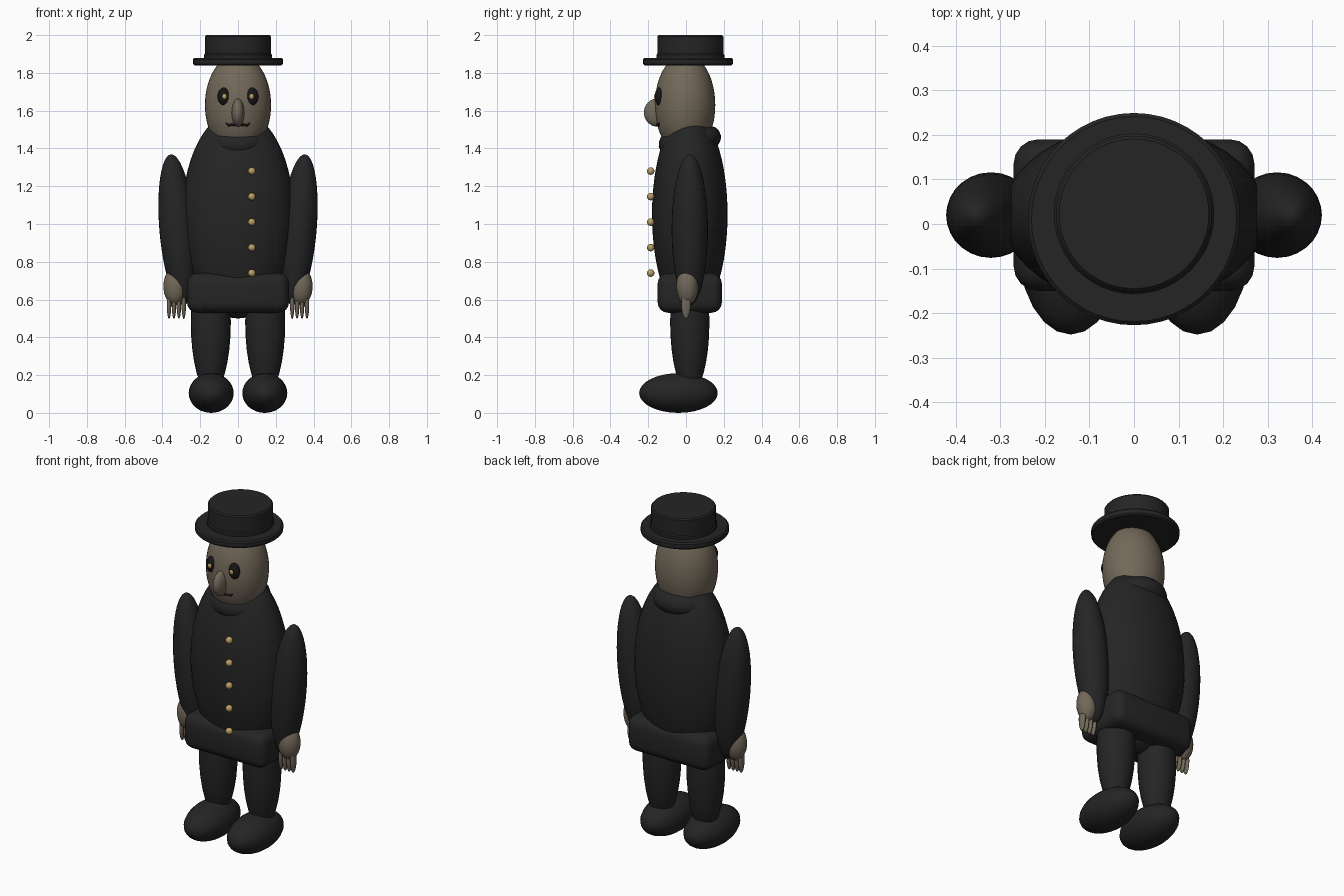
import bpy, bmesh, math
from mathutils import Matrix, Vector

cube = bpy.data.objects.get("Cube")
if cube:
    bpy.data.objects.remove(cube, do_unlink=True)


def material(name, rgb):
    m = bpy.data.materials.new(name)
    m.use_nodes = True
    m.diffuse_color = (*rgb, 1)
    bsdf = next(n for n in m.node_tree.nodes if n.type == 'BSDF_PRINCIPLED')
    bsdf.inputs["Base Color"].default_value = (*rgb, 1)
    return m


BLACK = material("black_cloth", (0.018, 0.018, 0.018))
DARK = material("deep_black", (0.008, 0.008, 0.008))
SKIN = material("skin_brown", (0.17, 0.14, 0.10))
GOLD = material("gold", (0.50, 0.34, 0.13))


def finish(bm, name, mat, angle=None):
    bmesh.ops.recalc_face_normals(bm, faces=bm.faces)
    mesh = bpy.data.meshes.new(name)
    bm.to_mesh(mesh)
    bm.free()
    mesh.materials.append(mat)
    obj = bpy.data.objects.new(name, mesh)
    bpy.context.scene.collection.objects.link(obj)
    bpy.ops.object.select_all(action='DESELECT')
    obj.select_set(True)
    bpy.context.view_layer.objects.active = obj
    if angle:
        bpy.ops.object.shade_smooth_by_angle(angle=math.radians(angle))
    else:
        bpy.ops.object.shade_smooth()
    return obj


def ellipsoid(name, centre, radii, mat, tilt=0, segs=24, rings=16):
    """Ellipsoid, tilted in the front plane."""
    bm = bmesh.new()
    bmesh.ops.create_uvsphere(bm, u_segments=segs, v_segments=rings, radius=1)
    bm.transform(Matrix.Translation(centre) @ Matrix.Rotation(tilt, 4, 'Y')
                 @ Matrix.Diagonal((*radii, 1)))
    return finish(bm, name, mat)


def lathe(name, profile, y, mat, segs=48):
    """Closed turned shape from (radius, height) points."""
    bm = bmesh.new()
    pts = [bm.verts.new((r, 0, z)) for r, z in profile]
    edges = [bm.edges.new(p) for p in zip(pts, pts[1:])]
    bmesh.ops.spin(bm, geom=pts + edges, axis=(0, 0, 1), cent=(0, 0, 0),
                   angle=math.tau, steps=segs, use_duplicate=False)
    bmesh.ops.remove_doubles(bm, verts=bm.verts, dist=0.0005)
    bm.transform(Matrix.Translation((0, y, 0)))
    return finish(bm, name, mat, 35)


# Coat body and head
ellipsoid("coat", (0, 0.02, 1.05), (0.295, 0.2, 0.55), BLACK, segs=40, rings=28)
ellipsoid("head", (0, -0.005, 1.63), (0.175, 0.16, 0.27), SKIN, segs=40, rings=28)

# Collar ring, raised at the back
bm = bmesh.new()
MAJOR, MINOR, N, M = 0.105, 0.062, 36, 16
grid = [[bm.verts.new(((MAJOR + MINOR * math.cos(b)) * math.cos(a),
                       (MAJOR + MINOR * math.cos(b)) * math.sin(a),
                       MINOR * math.sin(b)))
         for b in (math.tau * j / M for j in range(M))]
        for a in (math.tau * i / N for i in range(N))]
for i in range(N):
    for j in range(M):
        p, q = grid[i], grid[(i + 1) % N]
        k = (j + 1) % M
        bm.faces.new((p[j], q[j], q[k], p[k]))
bm.transform(Matrix.Translation((0, 0.02, 1.44)) @ Matrix.Rotation(0.18, 4, 'X'))
finish(bm, "collar", BLACK)

# Rounded coat skirt
bm = bmesh.new()
bmesh.ops.create_cube(bm, size=1)
bm.transform(Matrix.Translation((0, 0.02, 0.635)) @ Matrix.Diagonal((0.54, 0.34, 0.21, 1)))
bmesh.ops.bevel(bm, geom=bm.edges[:], offset=0.055, segments=4, profile=0.5,
                affect='EDGES')
finish(bm, "coat_skirt", BLACK, 40)

# Hat
lathe("hat_brim", [(0, 1.84), (0.23, 1.84), (0.238, 1.848), (0.238, 1.872),
                   (0.23, 1.88), (0, 1.88)], 0.011, BLACK)
lathe("hat_crown", [(0, 1.87), (0.175, 1.87), (0.175, 1.992), (0.168, 2.0),
                    (0, 2.0)], 0.023, BLACK)
lathe("hat_band", [(0, 1.875), (0.18, 1.875), (0.18, 1.895), (0.175, 1.902),
                   (0, 1.902)], 0.023, BLACK)

# Limbs and eyes, one set per side
for side, s in (("left", 1), ("right", -1)):
    ellipsoid(side + "_arm", (s * 0.321, 0.02, 0.97), (0.095, 0.096, 0.4), BLACK,
              tilt=s * 0.085, segs=28, rings=24)
    ellipsoid(side + "_hand", (s * 0.333, 0.007, 0.67), (0.062, 0.058, 0.1), SKIN)
    for f in range(4):
        ellipsoid(f"{side}_finger_{f + 1}", (s * (0.287 + 0.026 * f), 0, 0.575),
                  (0.012, 0.025, 0.077), SKIN, segs=12, rings=10)
    ellipsoid(side + "_leg", (s * 0.144, 0.02, 0.48), (0.106, 0.104, 0.38), BLACK)
    ellipsoid(side + "_shoe", (s * 0.142, -0.04, 0.105), (0.119, 0.208, 0.105), BLACK)
    ellipsoid(side + "_eye", (s * 0.075, -0.141, 1.675), (0.033, 0.024, 0.047), DARK)
    ellipsoid(side + "_pupil", (s * 0.072, -0.161, 1.675), (0.013, 0.009, 0.015), GOLD,
              segs=12, rings=8)

# Nose
ellipsoid("nose", (0, -0.15, 1.59), (0.034, 0.073, 0.075), SKIN)

# Moustache: thin tube with upturned tips
curve = bpy.data.curves.new("moustache", 'CURVE')
curve.dimensions = '3D'
curve.bevel_depth = 0.007
curve.bevel_resolution = 2
curve.use_fill_caps = True
path = [(-0.062, -0.138, 1.535), (-0.05, -0.143, 1.523), (-0.025, -0.15, 1.527),
        (0, -0.153, 1.523)]
path += [(-x, y, z) for x, y, z in reversed(path[:-1])]
spline = curve.splines.new('POLY')
spline.points.add(len(path) - 1)
for point, co in zip(spline.points, path):
    point.co = (*co, 1)
curve.materials.append(DARK)
bpy.context.scene.collection.objects.link(bpy.data.objects.new("moustache", curve))

# Row of coat buttons
for i in range(5):
    ellipsoid(f"button_{i + 1}", (0.073, -0.187, 1.28 - 0.135 * i),
              (0.02, 0.02, 0.02), GOLD, segs=12, rings=8)
